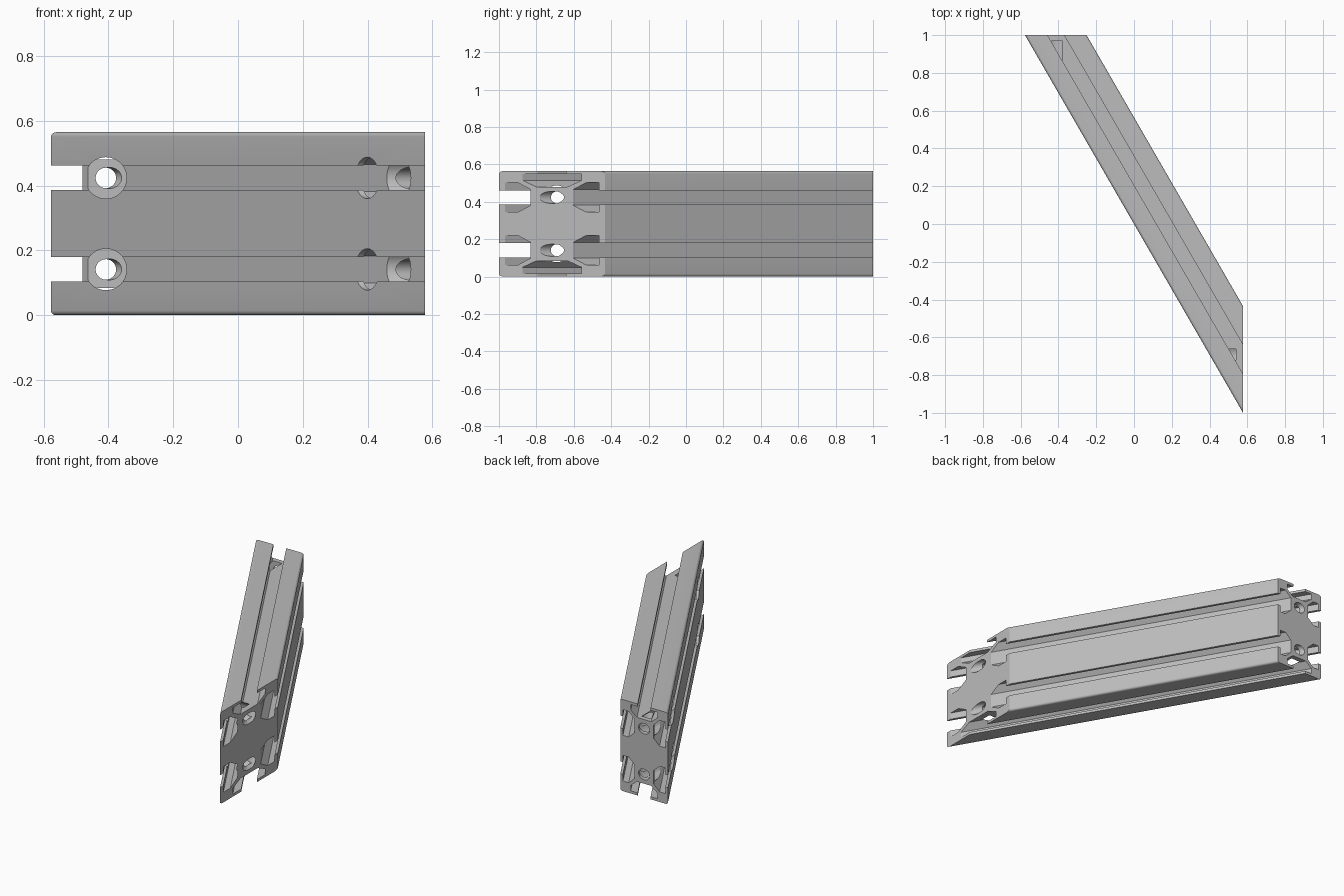
import bpy, bmesh, math
from mathutils import Vector

if "Cube" in bpy.data.objects:
    bpy.data.objects.remove(bpy.data.objects["Cube"])

W, H = 0.2825, 0.565          # profile width and height
R = 0.014                     # outer corner radius
X_END, Y_END = 0.577, 1.0     # planes of the two mitred ends
AXIS = Vector((-0.5, math.sqrt(3) / 2, 0))
SIDE = Vector((math.sqrt(3) / 2, 0.5, 0))

metal = bpy.data.materials.new("aluminium grey")
metal.diffuse_color = (0.5, 0.5, 0.5, 1)
metal.use_nodes = True
metal.node_tree.nodes["Principled BSDF"].inputs["Base Color"].default_value = metal.diffuse_color

# Half of one T-slot: (distance from slot centre, depth)
SLOT = [(0.038, 0), (0.038, 0.016), (0.079, 0.016), (0.079, 0.05), (0.042, 0.0845)]


def outline():
    """Profile outline, walked anticlockwise: each side with its slots, then a round corner."""
    pts = []
    sides = [((0, 0), (1, 0), W, 1), ((W, 0), (0, 1), H, 2),
             ((W, H), (-1, 0), W, 1), ((0, H), (0, -1), H, 2)]
    for start, d, length, count in sides:
        o, d = Vector(start), Vector(d)
        n = Vector((-d.y, d.x))
        for i in range(count):
            c = length * (i + 0.5) / count
            for t, depth in [(-t, q) for t, q in SLOT] + [(t, q) for t, q in reversed(SLOT)]:
                pts.append(o + d * (c + t) + n * depth)
        centre = o + d * (length - R) + n * R
        for k in range(6):
            a = math.pi / 2 * k / 5
            pts.append(centre + d * (R * math.sin(a)) - n * (R * math.cos(a)))
    return pts


def finish(bm, name):
    bmesh.ops.recalc_face_normals(bm, faces=bm.faces)
    me = bpy.data.meshes.new(name)
    bm.to_mesh(me)
    bm.free()
    me.materials.append(metal)
    ob = bpy.data.objects.new(name, me)
    bpy.context.collection.objects.link(ob)
    return ob


def slotted_beam():
    """Slide every profile point along the axis to both end planes."""
    bm = bmesh.new()
    a, b = [], []
    for u, z in outline():
        p = SIDE * u + Vector((0, 0, z))
        a.append(bm.verts.new(p + AXIS * ((X_END - p.x) / AXIS.x)))
        b.append(bm.verts.new(p + AXIS * ((Y_END - p.y) / AXIS.y)))
    bm.faces.new(a)
    bm.faces.new(b)
    for i in range(len(a)):
        j = (i + 1) % len(a)
        bm.faces.new((a[i], a[j], b[j], b[i]))
    return finish(bm, "slotted_beam")


def stepped_cutter(name, origin, direction, steps, n=48):
    """Round cutter from (distance, radius) steps along a direction."""
    bm = bmesh.new()
    d = direction.normalized()
    up = Vector((0, 0, 1))
    across = d.cross(up)
    rings = []
    for dist, r in steps:
        rings.append([bm.verts.new(origin + d * dist + (up * math.cos(t) + across * math.sin(t)) * r)
                      for t in (2 * math.pi * k / n for k in range(n))])
    for r0, r1 in zip(rings, rings[1:]):
        for k in range(n):
            m = (k + 1) % n
            bm.faces.new((r0[k], r0[m], r1[m], r1[k]))
    bm.faces.new(rings[0])
    bm.faces.new(rings[-1])
    ob = finish(bm, name)
    ob.hide_render = True
    return ob


beam = slotted_beam()
cutters = []
BOLT, BORE = 0.0315, 0.064
for z in (H / 4, 3 * H / 4):
    # core hole along the whole beam
    cutters.append(stepped_cutter("core_hole", SIDE * (W / 2) + Vector((0, 0, z)), AXIS,
                                  [(-1.6, 0.0325), (1.6, 0.0325)]))
    # counterbored bolt holes, square to each mitred end
    cutters.append(stepped_cutter("back_bolt_hole", Vector((-0.408, 0, z)), Vector((0, 1, 0)),
                                  [(0.3, BORE), (0.97, BORE), (0.97, BOLT), (1.1, BOLT)]))
    cutters.append(stepped_cutter("right_bolt_hole", Vector((0, -0.691, z)), Vector((1, 0, 0)),
                                  [(0.1, BORE), (0.54, BORE), (0.54, BOLT), (0.7, BOLT)]))

bpy.context.view_layer.objects.active = beam
beam.select_set(True)
for c in cutters:
    mod = beam.modifiers.new(c.name, 'BOOLEAN')
    mod.operation, mod.solver, mod.object = 'DIFFERENCE', 'EXACT', c
    bpy.ops.object.modifier_apply(modifier=mod.name)
    bpy.data.objects.remove(c)
bpy.ops.object.shade_smooth_by_angle(angle=math.radians(25))
